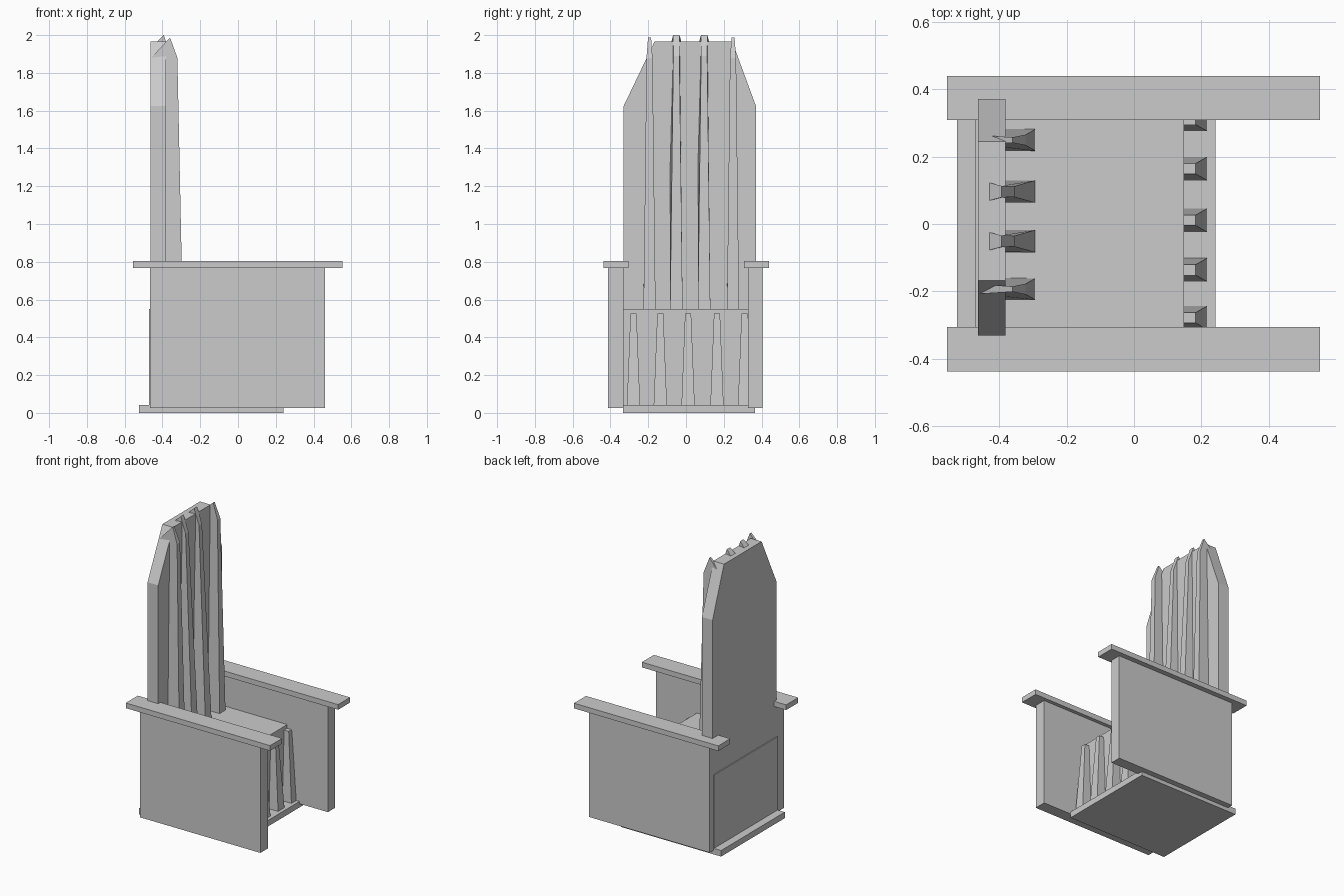
import bpy

if "Cube" in bpy.data.objects:
    bpy.data.objects.remove(bpy.data.objects["Cube"])


def mesh_object(name, verts, faces):
    mesh = bpy.data.meshes.new(name)
    mesh.from_pydata(verts, [], faces)
    mesh.validate()
    obj = bpy.data.objects.new(name, mesh)
    bpy.context.collection.objects.link(obj)
    return obj


def prism(name, left, right):
    """Solid between two matching outlines, wound so normals face out."""
    n = len(left)
    faces = [tuple(range(n)), tuple(reversed(range(n, 2 * n)))]
    faces += [((i + 1) % n, i, n + i, n + (i + 1) % n) for i in range(n)]
    return mesh_object(name, left + right, faces)


def box(name, x0, x1, y0, y1, z0, z1):
    outline = [(x0, z0), (x1, z0), (x1, z1), (x0, z1)]
    return prism(name, [(x, y0, z) for x, z in outline],
                 [(x, y1, z) for x, z in outline])


def spike(name, y, profile):
    """Tapered slat: profile rows are x, z, half width."""
    return prism(name, [(x, y - w, z) for x, z, w in profile],
                 [(x, y + w, z) for x, z, w in profile])


# Base plate and seat block
box("base_plate", -0.525, 0.242, -0.333, 0.365, 0.0, 0.042)
box("seat", -0.47, 0.148, -0.333, 0.365, 0.042, 0.55)

# Side panels and armrests
box("side_panel_front", -0.465, 0.46, -0.412, -0.33, 0.026, 0.77)
box("side_panel_rear", -0.465, 0.46, 0.328, 0.404, 0.026, 0.77)
box("armrest_front", -0.555, 0.552, -0.437, -0.305, 0.768, 0.804)
box("armrest_rear", -0.555, 0.552, 0.308, 0.439, 0.768, 0.804)

# Tall backrest with clipped top corners
back = [(-0.33, 0.55), (0.37, 0.55), (0.37, 1.625),
        (0.245, 1.965), (-0.167, 1.965), (-0.33, 1.625)]
prism("backrest", [(-0.381, y, z) for y, z in back],
      [(-0.463, y, z) for y, z in back])

# Pointed slats on the backrest
outer = [(-0.45, 0.55, 0.033), (-0.293, 0.55, 0.032), (-0.321, 1.88, 0.016),
         (-0.36, 1.987, 0.008), (-0.455, 1.885, 0.014)]
inner = [(-0.45, 0.55, 0.033), (-0.294, 0.55, 0.033), (-0.355, 1.89, 0.016),
         (-0.393, 2.0, 0.017), (-0.45, 1.943, 0.032)]
for i, (y, profile) in enumerate([(-0.193, outer), (-0.051, inner),
                                  (0.096, inner), (0.249, outer)]):
    spike(f"back_slat_{i + 1}", y, profile)

# Tapered slats on the seat front
front = [(0.12, 0.042, 0.035), (0.217, 0.042, 0.035),
         (0.183, 0.525, 0.016), (0.12, 0.525, 0.016)]
for i, y in enumerate([-0.278, -0.136, 0.011, 0.164, 0.31]):
    spike(f"seat_front_slat_{i + 1}", y, front)
